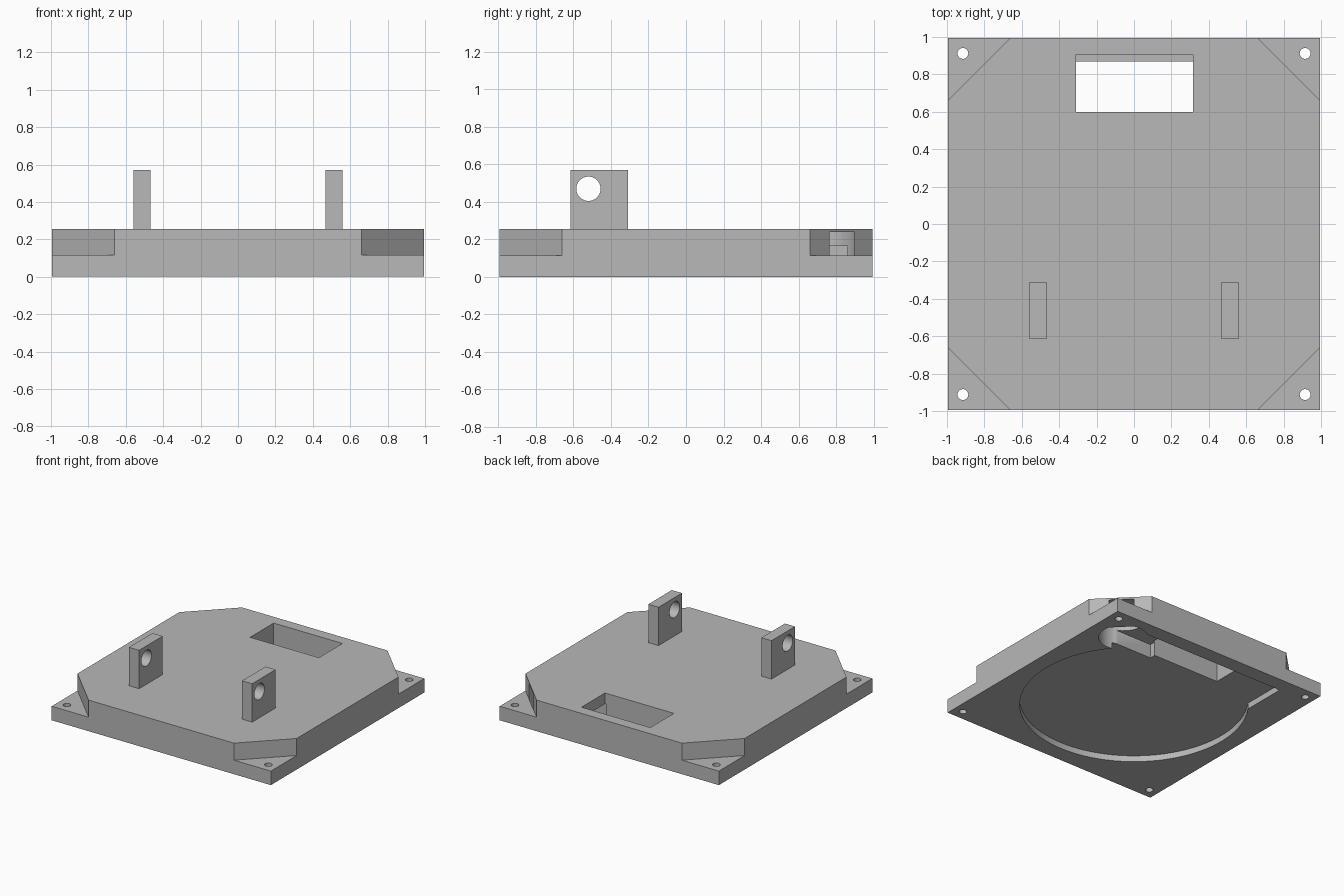
import bpy, bmesh, math
from mathutils import Matrix

if "Cube" in bpy.data.objects:
    bpy.data.objects.remove(bpy.data.objects["Cube"], do_unlink=True)

grey = bpy.data.materials.new("plain grey")
grey.use_nodes = True
grey.diffuse_color = (0.48, 0.48, 0.48, 1)
grey.node_tree.nodes["Principled BSDF"].inputs["Base Color"].default_value = (0.48, 0.48, 0.48, 1)

HALF, CUT = 0.995, 0.66           # plate half width, where the corner cuts begin
TAB_TOP, TOP, LUG_TOP = 0.115, 0.255, 0.57


def finish(name, bm):
    bmesh.ops.recalc_face_normals(bm, faces=bm.faces)
    mesh = bpy.data.meshes.new(name)
    bm.to_mesh(mesh)
    bm.free()
    mesh.materials.append(grey)
    obj = bpy.data.objects.new(name, mesh)
    bpy.context.collection.objects.link(obj)
    return obj


def prism(name, outline, z0, z1):
    bm = bmesh.new()
    face = bm.faces.new([bm.verts.new((x, y, z0)) for x, y in outline])
    grown = bmesh.ops.extrude_face_region(bm, geom=[face])["geom"]
    top = [v for v in grown if isinstance(v, bmesh.types.BMVert)]
    bmesh.ops.translate(bm, verts=top, vec=(0, 0, z1 - z0))
    return finish(name, bm)


def box(name, x0, x1, y0, y1, z0, z1):
    return prism(name, [(x0, y0), (x1, y0), (x1, y1), (x0, y1)], z0, z1)


def cylinder(name, centre, radius, depth, sides=48, axis="Z"):
    bm = bmesh.new()
    turn = Matrix.Rotation(math.pi / 2, 4, "Y") if axis == "X" else Matrix()
    bmesh.ops.create_cone(bm, cap_ends=True, segments=sides, radius1=radius,
                          radius2=radius, depth=depth,
                          matrix=Matrix.Translation(centre) @ turn)
    return finish(name, bm)


def carve(obj, cutters):
    bpy.context.view_layer.objects.active = obj
    for cutter in cutters:
        mod = obj.modifiers.new("carve", "BOOLEAN")
        mod.operation, mod.solver, mod.object = "DIFFERENCE", "EXACT", cutter
        bpy.ops.object.modifier_apply(modifier=mod.name)
        bpy.data.objects.remove(cutter, do_unlink=True)


def smooth(obj):
    bpy.ops.object.select_all(action="DESELECT")
    obj.select_set(True)
    bpy.context.view_layer.objects.active = obj
    bpy.ops.object.shade_smooth_by_angle(angle=math.radians(30))


# Main plate with cut corners
octagon = [(CUT, -HALF), (HALF, -CUT), (HALF, CUT), (CUT, HALF),
           (-CUT, HALF), (-HALF, CUT), (-HALF, -CUT), (-CUT, -HALF)]
plate = prism("main_plate", octagon, 0, TOP)

# Underside recess, window, round pocket and the channel joining them
carve(plate, [
    cylinder("round_recess", (0, 0, 0), 0.86, 0.1, 96),
    box("square_recess", -0.7, 0.6, 0.3, 0.87, -0.1, 0.05),
    box("window", -0.31, 0.315, 0.6, 0.905, 0.05, 0.4),
    box("channel", 0.3, 0.7, 0.55, 0.86, -0.1, 0.165),
    cylinder("round_pocket", (0.71, 0.72, 0), 0.185, 0.48),
])
smooth(plate)

# Low corner tabs with screw holes
for sx, side in ((-1, "right"), (1, "left")):
    for sy, end in ((-1, "front"), (1, "back")):
        tab = prism(f"{end}_{side}_corner_tab",
                    [(sx * CUT, sy * HALF), (sx * HALF, sy * HALF), (sx * HALF, sy * CUT)],
                    0, TAB_TOP)
        carve(tab, [cylinder("screw_hole", (sx * 0.915, sy * 0.912, 0), 0.029, 1, 32)])
        smooth(tab)

# Upright lugs with a cross hole
for sx, side in ((-1, "right"), (1, "left")):
    x = sx * 0.513
    lug = box(f"{side}_lug", x - 0.046, x + 0.046, -0.615, -0.31, TOP, LUG_TOP)
    carve(lug, [cylinder("pin_hole", (x, -0.52, 0.47), 0.065, 0.3, 40, "X")])
    smooth(lug)
